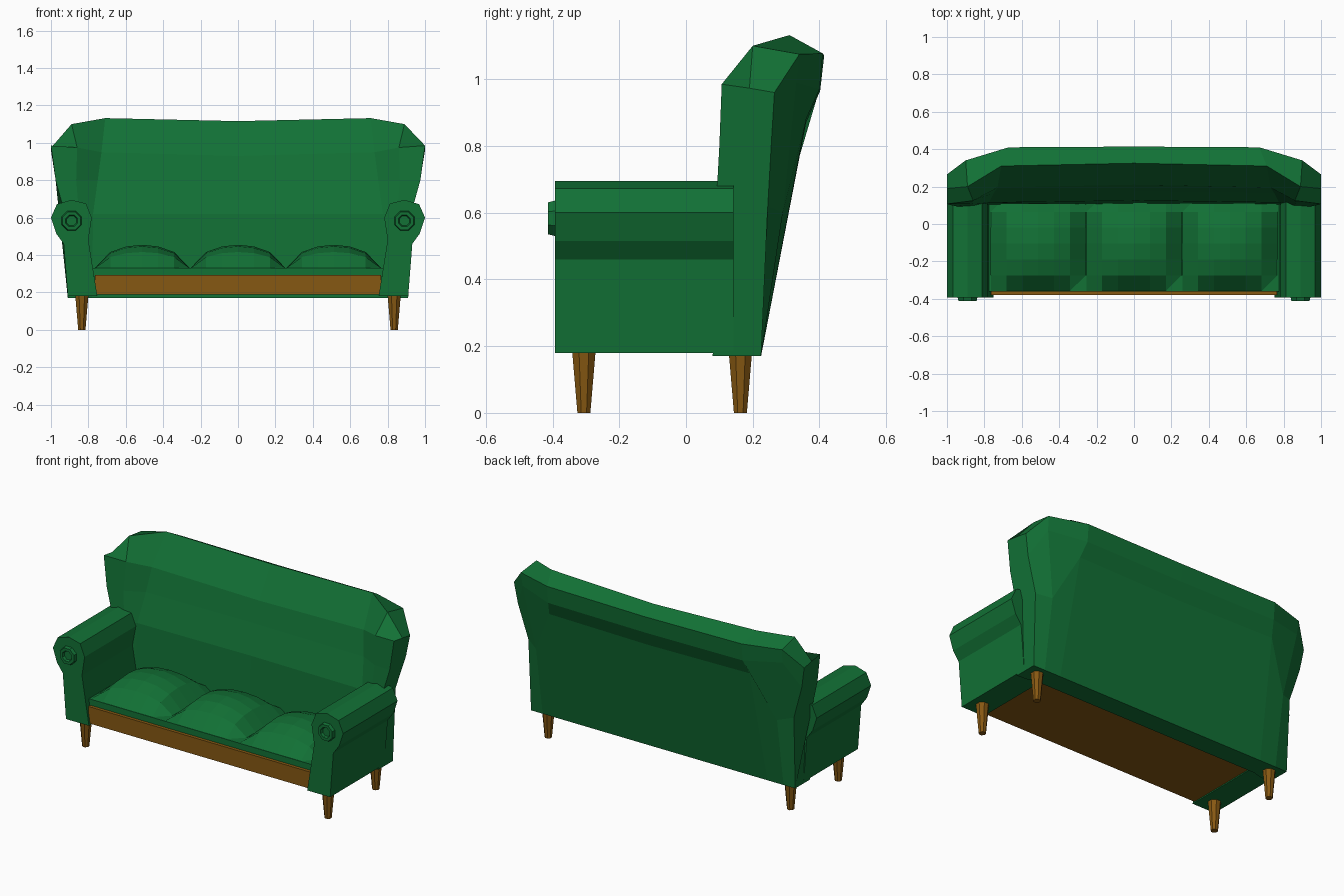
import bpy, bmesh, math
from mathutils import Matrix, Vector

if "Cube" in bpy.data.objects:
    bpy.data.objects.remove(bpy.data.objects["Cube"])


def material(name, col):
    m = bpy.data.materials.new(name)
    m.diffuse_color = (*col, 1)
    m.use_nodes = True
    m.node_tree.nodes["Principled BSDF"].inputs["Base Color"].default_value = m.diffuse_color
    return m


GREEN = material("green fabric", (0.006, 0.165, 0.036))
WOOD = material("brown wood", (0.24, 0.098, 0.006))


def finish(bm, name, mat):
    bmesh.ops.recalc_face_normals(bm, faces=bm.faces[:])
    me = bpy.data.meshes.new(name)
    bm.to_mesh(me)
    bm.free()
    me.materials.append(mat)
    ob = bpy.data.objects.new(name, me)
    bpy.context.collection.objects.link(ob)
    return ob


def box(name, mat, lo, hi):
    bm = bmesh.new()
    bmesh.ops.create_cube(bm, size=1)
    for v in bm.verts:
        v.co = Vector([lo[i] if v.co[i] < 0 else hi[i] for i in range(3)])
    return finish(bm, name, mat)


def leg(name, x, y):
    bm = bmesh.new()
    bmesh.ops.create_cone(bm, cap_ends=True, segments=8, radius1=0.021, radius2=0.038,
                          depth=0.185, matrix=Matrix.Translation((x, y, 0.0925))
                          @ Matrix.Rotation(math.pi / 8, 4, 'Z'))
    finish(bm, name, WOOD)


def arm(name, s):
    # scroll-topped profile extruded front to back
    prof = [(0.91, 0.18), (0.932, 0.46), (0.972, 0.515), (1.0, 0.60), (0.968, 0.672),
            (0.89, 0.695), (0.812, 0.675), (0.782, 0.60), (0.80, 0.48), (0.752, 0.18)]
    bm = bmesh.new()
    f = bm.faces.new([bm.verts.new((s * x, -0.393, z)) for x, z in prof])
    r = bmesh.ops.extrude_face_region(bm, geom=[f], use_keep_orig=True)
    for g in r['geom']:
        if isinstance(g, bmesh.types.BMVert):
            g.co.y = 0.142
    finish(bm, name, GREEN)


def rosette(name, s):
    # button with a recessed, stepped centre; lofted octagon rings
    bm = bmesh.new()
    rings = []
    for r, y in [(0.058, -0.39), (0.052, -0.413), (0.034, -0.413), (0.028, -0.398)]:
        rings.append([bm.verts.new((s * 0.89 + r * math.cos(a), y, 0.583 + r * math.sin(a)))
                      for a in [math.pi / 4 * (k + 0.5) for k in range(8)]])
    for a, b in zip(rings, rings[1:]):
        for k in range(8):
            bm.faces.new((a[k], a[k - 1], b[k - 1], b[k]))
    bm.faces.new(rings[-1])
    bm.faces.new(rings[0])
    finish(bm, name, GREEN)


def cushion(name, cx):
    # domed pad on a square base
    n = 6
    bm = bmesh.new()
    bmesh.ops.create_grid(bm, x_segments=n, y_segments=n, size=1)
    for v in bm.verts:
        u, w = v.co.x, v.co.y
        h = max(0, (1 - u * u) * (1 - w * w)) ** 0.62
        v.co = (cx + u * 0.256, -0.105 + w * 0.255, 0.328 + 0.127 * h)
    finish(bm, name, GREEN)


def backrest():
    # profile columns, from outer end to centre: bottom front, up, over the top, down the back
    end = [(.91, .08, .17), (.925, .09, .62), (.975, .10, .80), (1, .107, .985), (1, .19, .973),
           (1, .265, .96), (.978, .257, .83), (.915, .245, .62), (.91, .225, .17)]
    wing = [(.84, .085, .17), (.85, .093, .62), (.865, .108, .80), (.86, .125, .975), (.89, .20, 1.10),
            (.90, .34, 1.075), (.895, .33, .99), (.83, .29, .60), (.83, .225, .17)]
    shoulder = [(.78, .10, .17), (.775, .115, .62), (.75, .165, .80), (.73, .195, .95), (.71, .31, 1.132),
                (.67, .41, 1.077), (.67, .40, .97), (.69, .36, .88), (.72, .225, .17)]
    middle = [(0, .10, .17), (0, .125, .62), (0, .175, .80), (0, .21, .93), (0, .325, 1.116),
              (0, .414, 1.07), (0, .402, .965), (0, .36, .87), (0, .225, .17)]
    half = [end, wing, shoulder]
    cols = half + [middle] + [[(-x, y, z) for x, y, z in c] for c in reversed(half)]
    bm = bmesh.new()
    vs = [[bm.verts.new(p) for p in c] for c in cols]
    for a, b in zip(vs, vs[1:]):
        for k in range(len(a)):
            bm.faces.new((a[k - 1], a[k], b[k], b[k - 1]))
    bm.faces.new(vs[0])
    bm.faces.new(vs[-1])
    finish(bm, "backrest", GREEN)


# seat frame and padding
box("seat_frame", WOOD, (-0.765, -0.38, 0.188), (0.765, 0.15, 0.292))
box("seat_pad", GREEN, (-0.775, -0.36, 0.285), (0.775, 0.15, 0.33))
for i in (-1, 0, 1):
    cushion(f"cushion_{i + 2}", i * 0.512)

backrest()

# arms, scroll buttons and legs
for s, side in ((-1, "left"), (1, "right")):
    arm(side + "_arm", s)
    rosette(side + "_arm_button", s)
    leg(side + "_front_leg", s * 0.835, -0.306)
    leg(side + "_back_leg", s * 0.835, 0.163)
